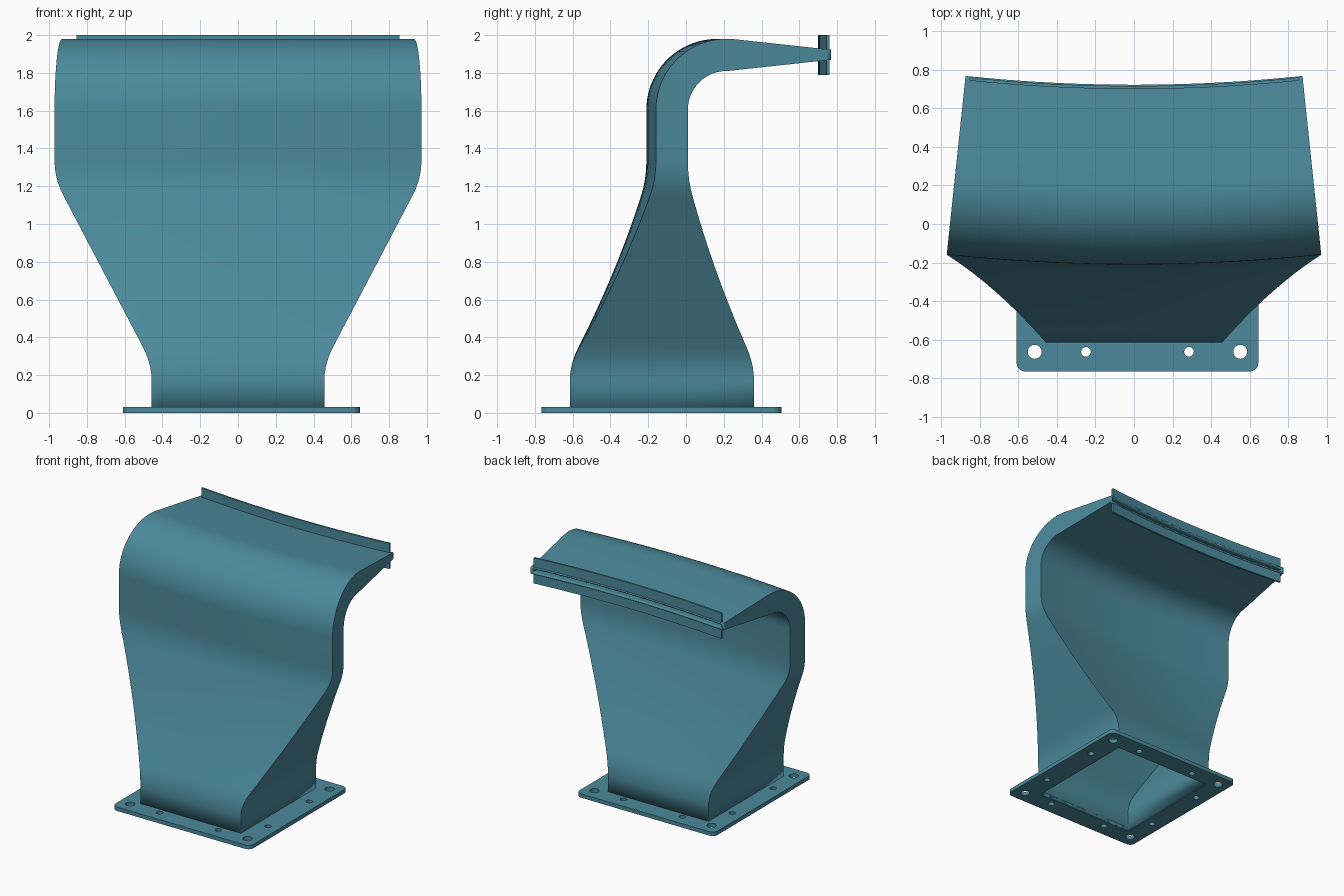
import bpy, bmesh, math

cube = bpy.data.objects.get("Cube")
if cube:
    bpy.data.objects.remove(cube, do_unlink=True)

mat = bpy.data.materials.new("teal_metal")
mat.use_nodes = True
TEAL = (0.072, 0.254, 0.332, 1)
mat.diffuse_color = TEAL
mat.node_tree.nodes["Principled BSDF"].inputs["Base Color"].default_value = TEAL

AXIS_Y = 9.08                 # vertical axis that the curved upper duct sweeps around
HALF_ANGLE = math.radians(6)
STEPS = 20                    # divisions across the width


def swept(y, angle):
    """Plan position of a centre-plane depth y, turned around the axis."""
    r = AXIS_Y - y
    return r * math.sin(angle), AXIS_Y - r * math.cos(angle)


def loft(name, rings, closed=False):
    """Skin a list of equal-length closed rings."""
    bm = bmesh.new()
    loops = [[bm.verts.new(p) for p in ring] for ring in rings]
    n = len(loops[0])
    for a, b in zip(loops, loops[1:]):
        for i in range(n):
            j = (i + 1) % n
            bm.faces.new((a[i], a[j], b[j], b[i]))
    if closed:
        bm.faces.new(loops[0])
        bm.faces.new(loops[-1])
    bmesh.ops.recalc_face_normals(bm, faces=bm.faces)
    mesh = bpy.data.meshes.new(name)
    bm.to_mesh(mesh)
    bm.free()
    obj = bpy.data.objects.new(name, mesh)
    bpy.context.collection.objects.link(obj)
    return finish(obj)


def finish(obj):
    obj.data.materials.clear()
    obj.data.materials.append(mat)
    bpy.ops.object.select_all(action='DESELECT')
    obj.select_set(True)
    bpy.context.view_layer.objects.active = obj
    bpy.ops.object.shade_smooth_by_angle(angle=math.radians(30))
    return obj


def ease(z, a=0.17, b=1.33, c=0.18):
    """Straight ramp from 0 to 1 with rounded ends."""
    t = min(max(z - a, 0), b - a)
    length = b - a
    k = 1 / (length - c)
    if t < c:
        return k * t * t / (2 * c)
    if t > length - c:
        return 1 - k * (length - t) ** 2 / (2 * c)
    return k * (t - c / 2)


def section(outer, inner, z_blend=2):
    """Ring through outer and inner (y, z); low rings blend to the square foot."""
    fx = ease(z_blend)
    fy = fx + 0.28 * fx * (1 - fx)
    ring = []
    for (y, z), foot_y, way in ((outer, -0.615, 1), (inner, 0.36, -1)):
        for i in range(STEPS + 1):
            u = way * (2 * i / STEPS - 1)
            sx, sy = swept(y, u * HALF_ANGLE)
            ring.append((0.457 * u * (1 - fx) + sx * fx,
                         foot_y * (1 - fy) + sy * fy, z))
    return ring


# Duct: square foot, flared transition, bend and tapered outlet
FRONT, BACK = -0.21, -0.04
R_OUT, R_IN = 0.375, 0.205
BEND_Y, BEND_Z = FRONT + R_OUT, 1.605
heights = [0.004] + [0.17 + 1.16 * i / 32 for i in range(33)]
rings = [section((FRONT, z), (BACK, z), z) for z in heights]
for i in range(19):
    a = math.pi / 2 * i / 18
    c, s = math.cos(a), math.sin(a)
    rings.append(section((BEND_Y - R_OUT * c, BEND_Z + R_OUT * s),
                         (BEND_Y - R_IN * c, BEND_Z + R_IN * s)))
rings.append(section((0.21, 1.978), (0.18, 1.811)))
rings.append(section((0.70, 1.925), (0.70, 1.867)))
rings.append(section((0.722, 1.923), (0.722, 1.868)))
duct = loft("duct", rings)
wall = duct.modifiers.new("wall", 'SOLIDIFY')
wall.thickness = 0.013
wall.offset = -1
wall.use_even_offset = True

# Outlet flange: one curved strip above and one below the slit
for name, low, high in (("upper_outlet_strip", 1.92, 2.0),
                        ("lower_outlet_strip", 1.79, 1.872)):
    rings = []
    for i in range(STEPS + 1):
        angle = math.radians(5.85) * (2 * i / STEPS - 1)
        rings.append([(*swept(y, angle), z) for y, z in
                      ((0.70, low), (0.716, low), (0.716, high), (0.70, high))])
    loft(name, rings, closed=True)

# Base plate: rounded outline with the duct opening and bolt holes
CX, CY = 0.018, -0.13
plate_curve = bpy.data.curves.new("base_plate", 'CURVE')
plate_curve.dimensions = '2D'
plate_curve.fill_mode = 'BOTH'
plate_curve.extrude = 0.016


def outline(points):
    spline = plate_curve.splines.new('POLY')
    spline.points.add(len(points) - 1)
    for p, (x, y) in zip(spline.points, points):
        p.co = (x, y, 0, 1)
    spline.use_cyclic_u = True


def arc(x, y, r, start, sweep, n):
    return [(x + r * math.cos(start + sweep * i / n),
             y + r * math.sin(start + sweep * i / n)) for i in range(n + 1)]


HX, HY, ROUND = 0.627, 0.635, 0.045
corners = []
for k, (sx, sy) in enumerate(((1, 1), (-1, 1), (-1, -1), (1, -1))):
    corners += arc(CX + sx * (HX - ROUND), CY + sy * (HY - ROUND), ROUND,
                   k * math.pi / 2, math.pi / 2, 6)
outline(corners)
outline([(-0.445, -0.602), (0.445, -0.602), (0.445, 0.347), (-0.445, 0.347)])

holes = []
EDGE, INNER = 0.533, 0.267
for s in (-1, 1):
    for t in (-1, 1):
        holes += [(s * EDGE, t * EDGE, 0.036),
                  (s * INNER, t * EDGE, 0.025),
                  (s * EDGE, t * INNER, 0.025)]
for x, y, r in holes:
    outline(arc(CX + x, CY + y, r, 0, math.tau, 24)[:-1])

plate = bpy.data.objects.new("base_plate", plate_curve)
plate.location.z = 0.016
bpy.context.collection.objects.link(plate)
bpy.ops.object.select_all(action='DESELECT')
plate.select_set(True)
bpy.context.view_layer.objects.active = plate
bpy.ops.object.convert(target='MESH')
plate = bpy.context.view_layer.objects.active
bm = bmesh.new()
bm.from_mesh(plate.data)
bmesh.ops.remove_doubles(bm, verts=bm.verts, dist=0.0005)
bmesh.ops.recalc_face_normals(bm, faces=bm.faces)
bm.to_mesh(plate.data)
bm.free()
finish(plate)
